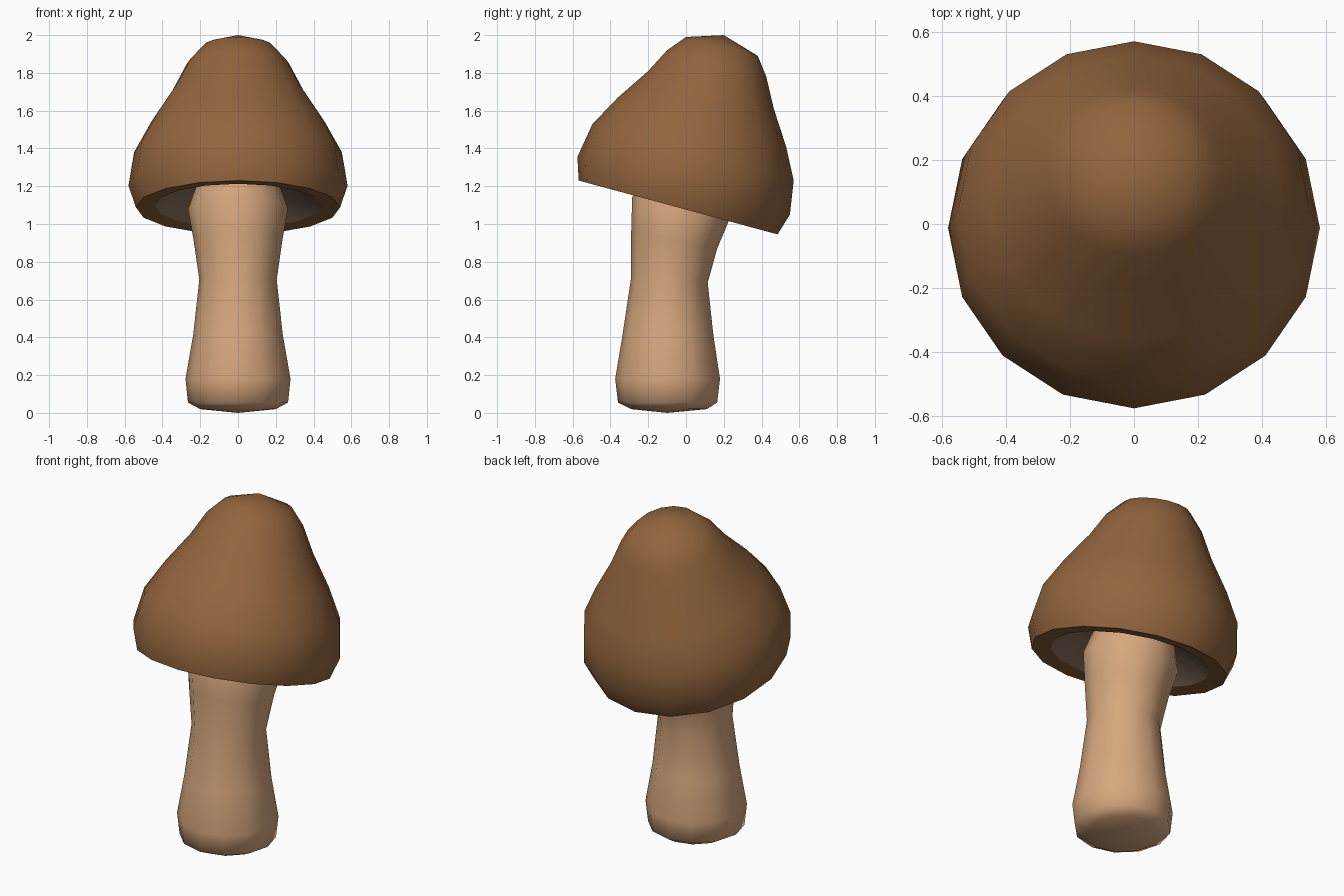
import bpy, math

if "Cube" in bpy.data.objects:
    bpy.data.objects.remove(bpy.data.objects["Cube"])


def material(name, rgb):
    m = bpy.data.materials.new(name)
    m.diffuse_color = (*rgb, 1)
    m.use_nodes = True
    m.node_tree.nodes["Principled BSDF"].inputs["Base Color"].default_value = m.diffuse_color
    return m


def loft(name, rings, sides, mat, start=None, end=None):
    """Skin upward tilted rings (y_front, z_front, y_back, z_back, half_width);
    start / end are optional (y, z) centre points that close the ends."""
    verts, faces = [], []
    for yf, zf, yb, zb, hw in rings:
        for i in range(sides):
            a = 2 * math.pi * i / sides
            s = math.sin(a) / 2
            verts.append((hw * math.cos(a), (yf + yb) / 2 + (yb - yf) * s,
                          (zf + zb) / 2 + (zb - zf) * s))
    for r in range(len(rings) - 1):
        for i in range(sides):
            j = (i + 1) % sides
            a, b = r * sides, (r + 1) * sides
            faces.append((a + i, a + j, b + j, b + i))
    last = (len(rings) - 1) * sides
    for point, base, flip in ((start, 0, True), (end, last, False)):
        if point:
            c = len(verts)
            verts.append((0, *point))
            for i in range(sides):
                j = (i + 1) % sides
                faces.append((base + j, base + i, c) if flip
                             else (base + i, base + j, c))
    me = bpy.data.meshes.new(name)
    me.from_pydata(verts, [], faces)
    ob = bpy.data.objects.new(name, me)
    bpy.context.collection.objects.link(ob)
    me.materials.append(mat)
    bpy.ops.object.select_all(action='DESELECT')
    ob.select_set(True)
    bpy.context.view_layer.objects.active = ob
    bpy.ops.object.shade_smooth_by_angle(angle=math.radians(60))
    return ob


brown = material("cap_brown", (0.29, 0.13, 0.047))
tan = material("stem_tan", (0.68, 0.39, 0.21))
grey = material("gill_grey_brown", (0.26, 0.17, 0.11))

# Cap: inner lip, rim, then leaning bell up to the tip
lip = (-0.46, 1.213, 0.39, 0.98, 0.44)
loft("cap", [
    lip,
    (-0.568, 1.23, 0.485, 0.945, 0.54),
    (-0.575, 1.355, 0.55, 1.05, 0.58),
    (-0.495, 1.53, 0.57, 1.23, 0.55),
    (-0.36, 1.67, 0.53, 1.41, 0.46),
    (-0.20, 1.81, 0.465, 1.61, 0.345),
    (-0.10, 1.92, 0.425, 1.78, 0.27),
    (0.00, 1.99, 0.38, 1.89, 0.185),
], 16, brown, end=(0.20, 2.0))

# Gills: shallow hollow under the cap
loft("gills", [(-0.298, 1.283, 0.278, 1.127, 0.30), lip][::-1], 16, grey,
     end=(-0.01, 1.21)).data.flip_normals()

# Stem: flared foot, narrow waist, top leaning into the cap
loft("stem", [
    (-0.29, 0.02, 0.11, 0.02, 0.20),
    (-0.36, 0.055, 0.165, 0.055, 0.265),
    (-0.375, 0.18, 0.18, 0.18, 0.278),
    (-0.335, 0.42, 0.145, 0.41, 0.237),
    (-0.29, 0.72, 0.115, 0.69, 0.205),
    (-0.29, 0.96, 0.165, 0.87, 0.235),
    (-0.285, 1.14, 0.228, 1.02, 0.265),
    (-0.24, 1.27, 0.24, 1.14, 0.22),
], 12, tan, start=(-0.10, 0.0), end=(0.0, 1.23))
